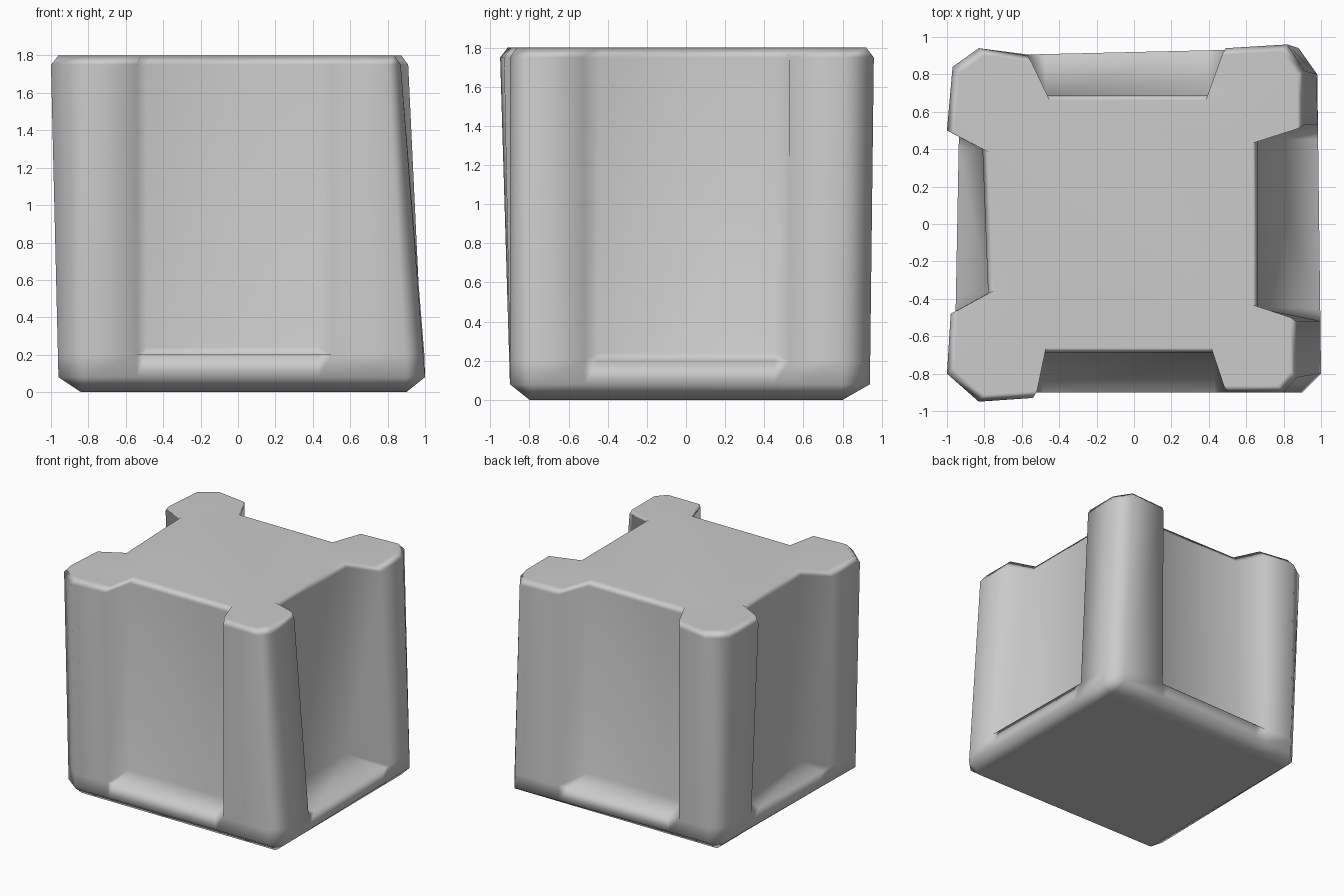
import bpy, bmesh, math
from mathutils import Vector

if "Cube" in bpy.data.objects:
    bpy.data.objects.remove(bpy.data.objects["Cube"])

# One entry per side, counter-clockwise from the front:
# upper outline (lip, notch, lip) and the straight lower edge below it
sides = [
    ([(-.83, -.95), (-.54, -.93), (-.49, -.69), (.43, -.69), (.50, -.90), (.80, -.90)],
     (-.83, -.90), (.90, -.90)),
    ([(.87, -.82), (.87, -.52), (.66, -.45), (.66, .45), (.91, .53), (.91, .82)],
     (1.0, -.80), (.98, .80)),
    ([(.82, .96), (.49, .94), (.40, .69), (-.47, .69), (-.57, .90), (-.83, .94)],
     (.88, .94), (-.83, .90)),
    ([(-.97, .84), (-1.0, .50), (-.81, .40), (-.78, -.37), (-.98, -.48), (-1.0, -.80)],
     (-.93, .80), (-.96, -.80)),
]
LOW, RIM, LEDGE, TOP = .08, .20, .24, 1.75


def clamp(v, lo, hi):
    return max(lo, min(hi, v))


# Outlines from the floor up; the notches end on a ledge just above the lower edge
base, lower, rim, ledge, upper, cap = outlines = [[] for _ in range(6)]
for outline, a, b in sides:
    a, b = Vector(a), Vector(b)
    d = b - a
    for i, p in enumerate(outline):
        p = Vector(p)
        t = {0: 0, 5: 1}.get(i, clamp((p - a).dot(d) / d.length_squared, 0, 1))
        q = a + d * t
        base.append((clamp(q.x, -.84, .90), clamp(q.y, -.80, .80), 0))
        lower.append((*q, LOW))
        r = q.lerp(p, (RIM - LOW) / (TOP - LOW)) if i in (0, 5) else q
        rim.append((*r, RIM))
        ledge.append((*p, LEDGE) if i in (2, 3) else rim[-1])
        upper.append((*p, TOP))
        cap.append((*(p * .96), 1.8))

# Loft the outlines into a closed block
bm = bmesh.new()
rings = [[bm.verts.new(c) for c in ring] for ring in outlines]
n = len(base)
for r0, r1 in zip(rings, rings[1:]):
    for i in range(n):
        j = (i + 1) % n
        bm.faces.new((r0[i], r0[j], r1[j], r1[i]))
bm.faces.new(rings[-1])
bm.faces.new(rings[0][::-1])
bmesh.ops.remove_doubles(bm, verts=bm.verts, dist=.0005)
bmesh.ops.recalc_face_normals(bm, faces=bm.faces)

mesh = bpy.data.meshes.new("notched_block")
bm.to_mesh(mesh)
bm.free()
block = bpy.data.objects.new("notched_block", mesh)
bpy.context.collection.objects.link(block)

# Smooth shading with flat-looking large faces
bpy.context.view_layer.objects.active = block
block.select_set(True)
bpy.ops.object.shade_smooth_by_angle(angle=math.radians(120))
weighted = block.modifiers.new("weighted_normals", 'WEIGHTED_NORMAL')
weighted.keep_sharp = True
